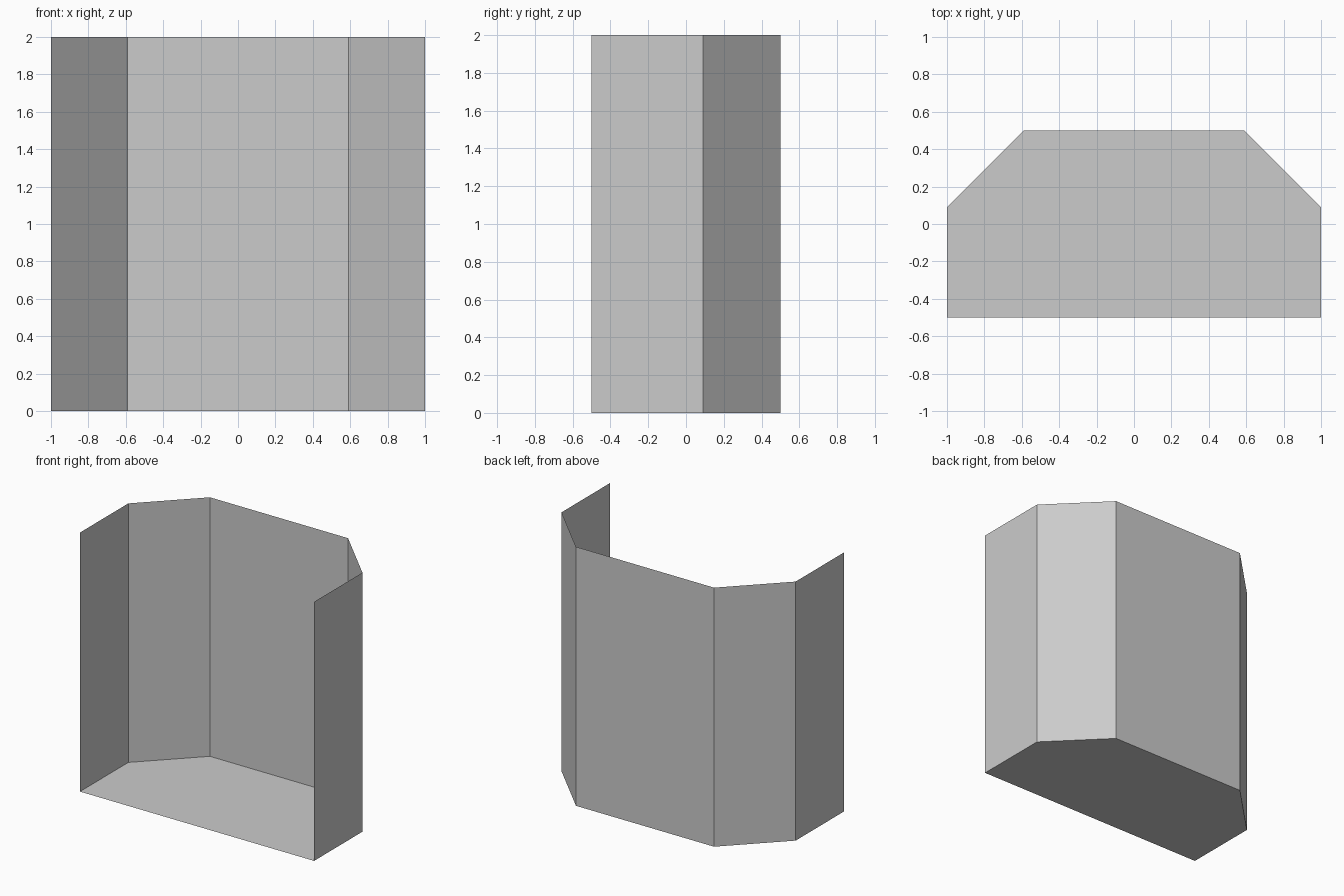
import bpy, bmesh

if "Cube" in bpy.data.objects:
    bpy.data.objects.remove(bpy.data.objects["Cube"])

HEIGHT = 2.0
# Right half of the plan outline, from the open front edge to the back wall
half = [(1.0, -0.5), (1.0, 0.09), (0.59, 0.5)]
outline = half + [(-x, y) for x, y in reversed(half)]

bm = bmesh.new()
# Floor panel
base = [bm.verts.new((x, y, 0)) for x, y in outline]
bm.faces.new(list(reversed(base)))

# Side, chamfered corner and back walls; the front and top stay open
top = [bm.verts.new((x, y, HEIGHT)) for x, y in outline]
for i in range(len(outline) - 1):
    bm.faces.new((base[i], base[i + 1], top[i + 1], top[i]))

mesh = bpy.data.meshes.new("open_alcove_shell")
bm.to_mesh(mesh)
bm.free()
bpy.context.collection.objects.link(bpy.data.objects.new("open_alcove_shell", mesh))
